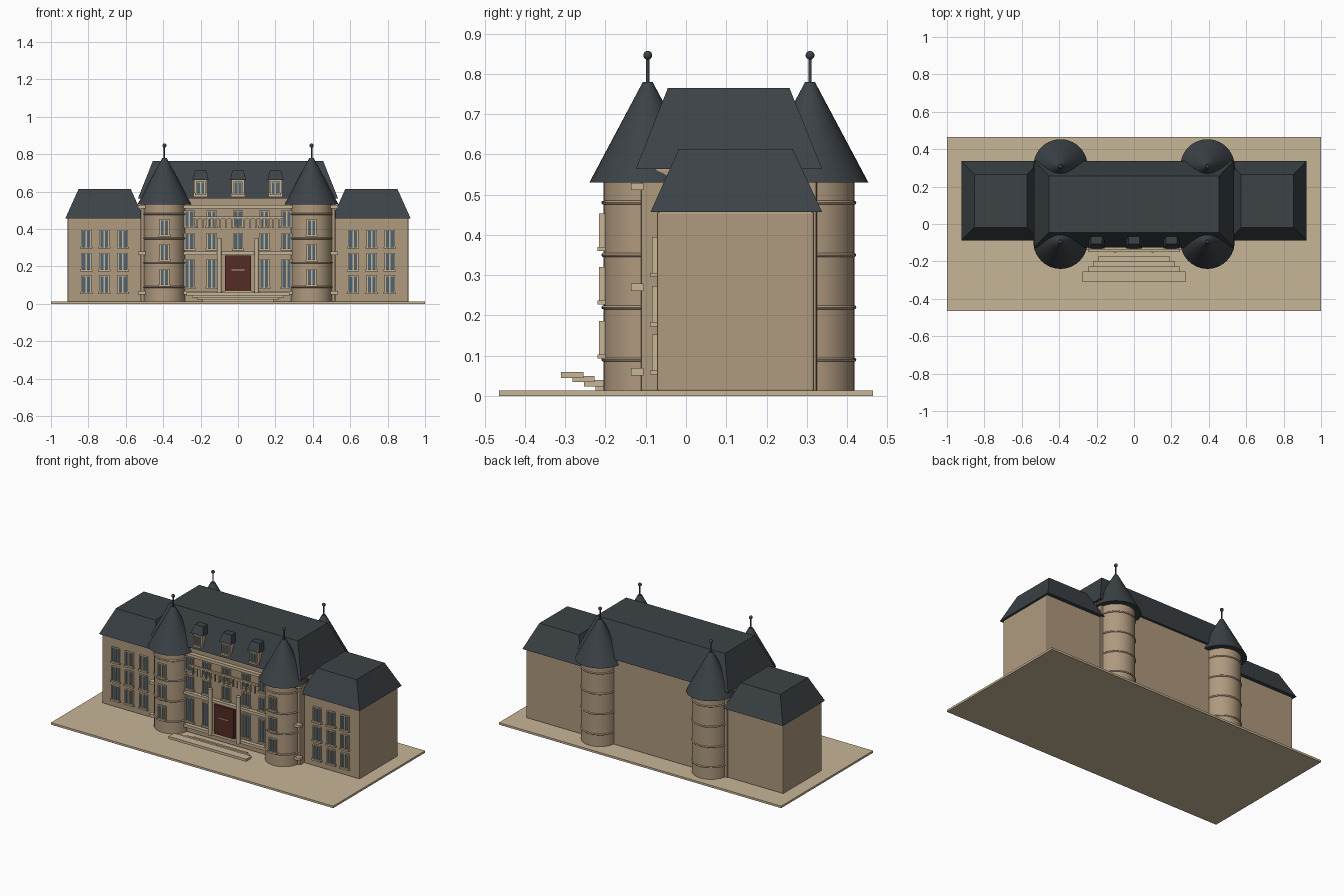
import bpy, bmesh, math
from mathutils import Matrix

if "Cube" in bpy.data.objects:
    bpy.data.objects.remove(bpy.data.objects["Cube"])


def mat(name, rgb):
    m = bpy.data.materials.new(name)
    m.diffuse_color = (*rgb, 1)
    m.use_nodes = True
    m.node_tree.nodes["Principled BSDF"].inputs["Base Color"].default_value = m.diffuse_color
    return m


WALL = mat("stone_wall", (0.43, 0.32, 0.21))
TRIM = mat("pale_stone", (0.57, 0.46, 0.31))
ROOF = mat("slate", (0.045, 0.055, 0.062))
GLASS = mat("window_glass", (0.08, 0.13, 0.17))
DOOR = mat("door_wood", (0.09, 0.025, 0.018))


def finish(bm, name, material, smooth=False):
    bmesh.ops.recalc_face_normals(bm, faces=bm.faces)
    me = bpy.data.meshes.new(name)
    bm.to_mesh(me)
    bm.free()
    me.materials.append(material)
    ob = bpy.data.objects.new(name, me)
    bpy.context.collection.objects.link(ob)
    if smooth:
        bpy.ops.object.select_all(action='DESELECT')
        ob.select_set(True)
        bpy.context.view_layer.objects.active = ob
        bpy.ops.object.shade_smooth_by_angle(angle=math.radians(35))
    return ob


def boxes(name, spans, material, bevel=0):
    """One object from boxes given as (x0, x1, y0, y1, z0, z1)."""
    bm = bmesh.new()
    for x0, x1, y0, y1, z0, z1 in spans:
        m = (Matrix.Translation(((x0 + x1) / 2, (y0 + y1) / 2, (z0 + z1) / 2))
             @ Matrix.Diagonal((x1 - x0, y1 - y0, z1 - z0, 1)))
        bmesh.ops.create_cube(bm, size=1, matrix=m)
    ob = finish(bm, name, material)
    if bevel:
        b = ob.modifiers.new("soft_edges", 'BEVEL')
        b.width, b.segments = bevel, 2
    return ob


def hip_roof(name, low, high, z0, z1, material=ROOF):
    """Solid hipped roof between two rectangles (x0, x1, y0, y1)."""
    bm = bmesh.new()
    rings = [[bm.verts.new((r[i], r[j], z)) for i, j in ((0, 2), (1, 2), (1, 3), (0, 3))]
             for r, z in ((low, z0), (high, z1))]
    a, b = rings
    bm.faces.new(a)
    bm.faces.new(b)
    for k in range(4):
        n = (k + 1) % 4
        bm.faces.new((a[k], a[n], b[n], b[k]))
    return finish(bm, name, material)


def lathe(name, x, y, profile, material, seg=40):
    """Closed turned shape; profile lists (radius, z)."""
    bm = bmesh.new()
    rings = [[bm.verts.new((x + r * math.cos(2 * math.pi * k / seg),
                            y + r * math.sin(2 * math.pi * k / seg), z))
              for k in range(seg)] for r, z in profile]
    for a, b in zip(rings, rings[1:]):
        for k in range(seg):
            n = (k + 1) % seg
            bm.faces.new((a[k], a[n], b[n], b[k]))
    bm.faces.new(rings[0])
    bm.faces.new(rings[-1])
    return finish(bm, name, material, True)


def window(name, x, y, z0, z1, w=0.05):
    """Framed window on a front wall at depth y."""
    h = w / 2
    boxes(name + "_glass", [(x - h, x + h, y - 0.006, y + 0.01, z0, z1)], GLASS)
    f = y - 0.013
    boxes(name + "_frame", [
        (x - h - 0.003, x - h + 0.004, f, y + 0.005, z0, z1),
        (x + h - 0.004, x + h + 0.003, f, y + 0.005, z0, z1),
        (x - 0.004, x + 0.004, f, y, z0, z1),
        (x - h - 0.003, x + h + 0.003, f, y + 0.005, z1 - 0.006, z1),
        (x - h - 0.008, x + h + 0.008, f - 0.004, y + 0.005, z0 - 0.01, z0)], TRIM)


# Ground slab and main walls
boxes("base_slab", [(-1, 1, -0.465, 0.465, 0, 0.013)], TRIM)
boxes("main_block", [(-0.52, 0.52, -0.112, 0.325, 0.01, 0.566)], WALL, 0.006)
hip_roof("main_roof", (-0.535, 0.535, -0.125, 0.338), (-0.455, 0.455, -0.045, 0.257), 0.563, 0.765)

# Side wings
for s, side in ((-1, "left"), (1, "right")):
    x0, x1 = sorted((s * 0.5, s * 0.912))
    boxes(side + "_wing", [(x0, x1, -0.072, 0.318, 0.01, 0.458)], WALL, 0.006)
    c = s * 0.713
    hip_roof(side + "_wing_roof", (c - 0.21, c + 0.21, -0.088, 0.338),
             (c - 0.14, c + 0.14, -0.018, 0.265), 0.457, 0.613)
    for x in (0.615, 0.715, 0.812):
        for z in (0.063, 0.183, 0.305):
            window(side + "_wing_window", s * x, -0.072, z, z + 0.09)

# Four round corner towers
for x in (-0.393, 0.393):
    for y in (-0.095, 0.308):
        lathe("tower", x, y, [(0.11, 0.01), (0.11, 0.535)], WALL)
        lathe("tower_roof", x, y, [(0.145, 0.53), (0.012, 0.78)], ROOF)
        ball = [(0.011 * math.sin(t), 0.846 - 0.011 * math.cos(t))
                for t in (math.pi * i / 10 for i in range(2, 10))]
        lathe("tower_finial", x, y, [(0.004, 0.77), (0.004, 0.836)] + ball, ROOF, 16)
        for z in (0.09, 0.22, 0.35, 0.48):
            ring = [(0.109 + 0.006 * math.sin(t), z - 0.005 * math.cos(t))
                    for t in (math.pi * i / 6 for i in range(7))]
            lathe("tower_band", x, y, ring, WALL)
    for z in (0.103, 0.237, 0.37):
        window("tower_window", x, -0.203, z, z + 0.083, 0.046)

# Front facade string courses and cornice
boxes("string_courses", [(-0.535, 0.535, -0.137, -0.105, z - 0.009, z + 0.009)
                         for z in (0.06, 0.27, 0.52)], TRIM)

# Facade windows
for x in (-0.26, -0.14, 0, 0.14, 0.26):
    for z, h in ((0.09, 0.15), (0.295, 0.085), (0.415, 0.085)):
        if x or z > 0.1:
            window("facade_window", x, -0.112, z, z + h)

# Entrance door with flanking columns
boxes("front_door", [(-0.07, 0.07, -0.145, -0.105, 0.07, 0.258)], DOOR)
boxes("door_handle", [(-0.035, 0.035, -0.149, -0.144, 0.178, 0.183)], TRIM)
for x in (-0.1, 0.1):
    lathe("entrance_column", x, -0.14, [(0.013, 0.05), (0.013, 0.35)], TRIM, 20)

# Balcony rail and balusters
boxes("balcony_rail", [(-0.245, 0.245, -0.15, -0.137, 0.455, 0.466)], TRIM)
boxes("balcony_balusters", [(-0.22 + i * 0.0315 - 0.004, -0.22 + i * 0.0315 + 0.004,
                             -0.148, -0.139, 0.405, 0.457) for i in range(15)], TRIM)

# Entrance steps, rising outward as drawn
boxes("entrance_steps", [(-w, w, y - 0.025, y + 0.03, z - 0.008, z + 0.008)
                         for w, y, z in ((0.275, -0.285, 0.052), (0.245, -0.257, 0.042),
                                         (0.218, -0.228, 0.031), (0.19, -0.2, 0.021))], TRIM)

# Roof dormers
for x in (-0.2, 0, 0.2):
    boxes("dormer_box", [(x - 0.034, x + 0.034, -0.122, -0.05, 0.575, 0.665)], TRIM)
    window("dormer_window", x, -0.12, 0.592, 0.655, 0.044)
    hip_roof("dormer_roof", (x - 0.043, x + 0.043, -0.132, -0.05),
             (x - 0.03, x + 0.03, -0.108, -0.045), 0.663, 0.712)
